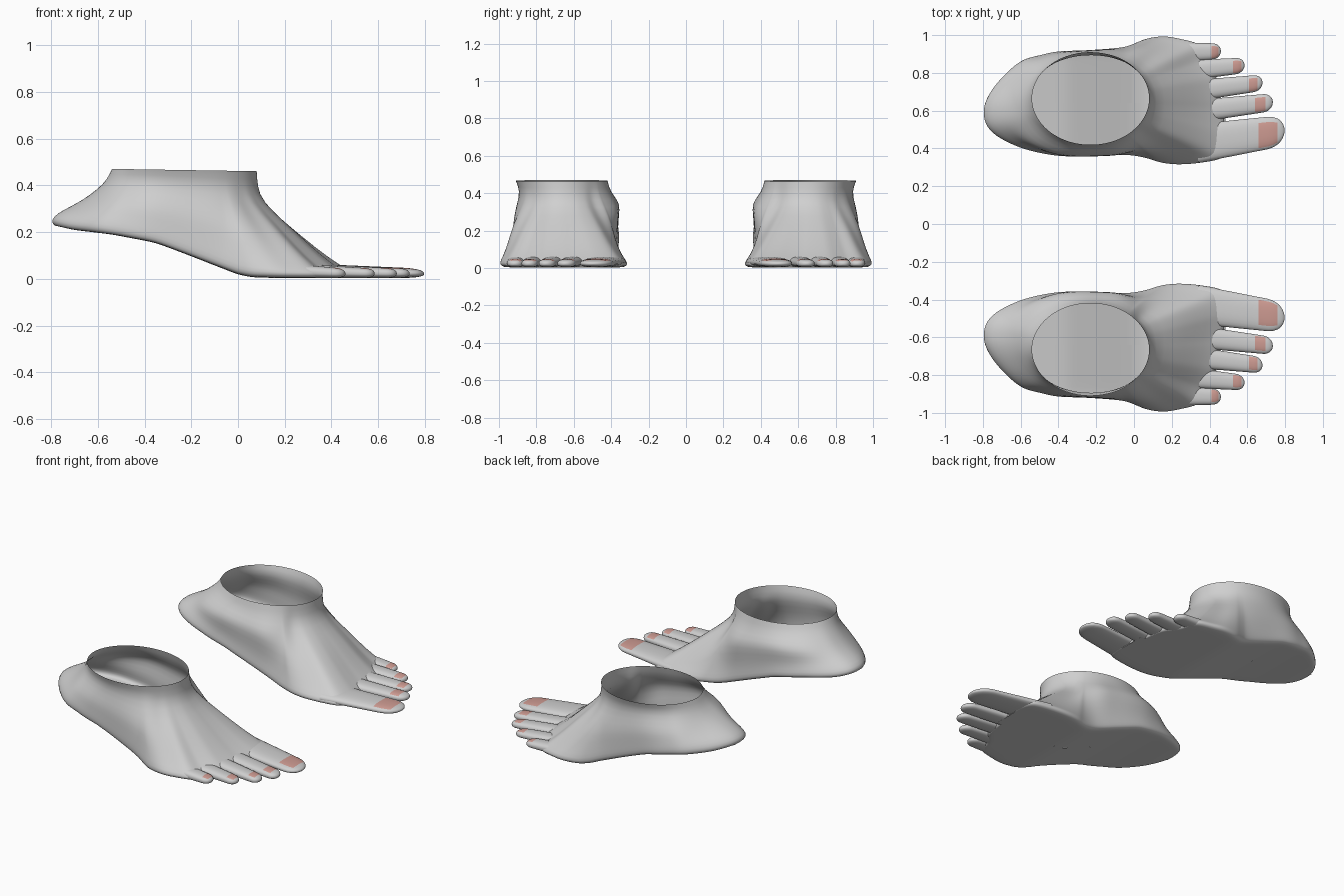
import bpy, bmesh, math
from mathutils import Vector

if "Cube" in bpy.data.objects:
    bpy.data.objects.remove(bpy.data.objects["Cube"])


def material(name, rgb):
    m = bpy.data.materials.new(name)
    m.diffuse_color = (*rgb, 1)
    m.use_nodes = True
    m.node_tree.nodes["Principled BSDF"].inputs["Base Color"].default_value = m.diffuse_color
    return m


SKIN = material("grey skin", (0.63, 0.63, 0.63))
NAIL = material("pink nail", (0.62, 0.33, 0.29))


def lerp_table(table, x):
    for (x0, z0), (x1, z1) in zip(table, table[1:]):
        if x <= x1:
            t = max(0, (x - x0) / (x1 - x0))
            return z0 + (z1 - z0) * t
    return table[-1][1]


def smooth_loop(pts, n):
    """Closed Catmull-Rom curve through pts."""
    out = []
    for i in range(len(pts)):
        a, b, c, d = (Vector(pts[(i + k) % len(pts)]) for k in (-1, 0, 1, 2))
        for k in range(n):
            t = k / n
            out.append(0.5 * (2 * b + (c - a) * t + (2 * a - 5 * b + 4 * c - d) * t * t
                              + (3 * b - a - 3 * c + d) * t ** 3))
    return out


def loft(name, rings, mat_rule=None, cap_end=False):
    """Skin closed rings, then mirror to the other foot."""
    bm = bmesh.new()
    vs = [[bm.verts.new(p) for p in r] for r in rings]
    n = len(rings[0])
    for i in range(len(vs) - 1):
        for j in range(n):
            k = (j + 1) % n
            f = bm.faces.new((vs[i][j], vs[i][k], vs[i + 1][k], vs[i + 1][j]))
            f.smooth = True
            if mat_rule and mat_rule(i, j):
                f.material_index = 1
    if cap_end:
        bm.faces.new(vs[-1]).smooth = True
    me = bpy.data.meshes.new(name)
    bm.to_mesh(me)
    bm.free()
    me.materials.append(SKIN)
    me.materials.append(NAIL)
    ob = bpy.data.objects.new(name, me)
    bpy.context.collection.objects.link(ob)
    mir = ob.modifiers.new("other_foot", 'MIRROR')
    mir.use_axis = (False, True, False)
    mir.use_mirror_merge = False
    return ob


# Foot outline from above: inner edge, toe roots, outer edge, heel
OUTLINE = [(-.79, .53), (-.74, .47), (-.65, .42), (-.55, .385), (-.42, .36), (-.3, .355),
           (-.15, .36), (-.02, .362), (.08, .342), (.15, .32), (.25, .31), (.38, .322),
           (.48, .352), (.5, .45), (.485, .53), (.47, .6), (.465, .655), (.455, .72),
           (.44, .78), (.40, .84), (.375, .88), (.35, .955), (.25, .985), (.16, .998),
           (.07, .985), (0, .957), (-.07, .935), (-.25, .92), (-.4, .915), (-.5, .895),
           (-.6, .865), (-.7, .78), (-.77, .69), (-.8, .61)]
# Height of the arched sole along the foot
SOLE = [(-.8, .228), (-.72, .21), (-.55, .19), (-.36, .155), (-.21, .10), (-.08, .05),
        (0, .02), (.06, .007), (.2, .003), (.8, .003)]
# Wall profiles: (share of the way in to the ankle, share of the height)
FRONT = [(.13, .06), (.39, .25), (.64, .46), (.94, .70), (.99, .85), (1, 1)]
OUTER = [(.04, .12), (.12, .28), (.2, .45), (.6, .65), (1, .84), (1, 1)]
INNER = [(.1, .12), (.12, .3), (-.05, .53), (.1, .66), (.75, .82), (1, 1)]
BACK = [(.1, .13), (.3, .25), (.55, .4), (.77, .6), (.92, .8), (1, 1)]
CX, CY, RX, RY = -.23, .665, .31, .246

edge = smooth_loop(OUTLINE, 3)
rings = []
# Sole, from its centre line out to the rounded rim
for s in (0, .35, .7, .9):
    rings.append([(-.1 + (p.x + .1) * .975, .64 + (p.y - .64) * s,
                   lerp_table(SOLE, p.x)) for p in edge])
rings.append([(-.1 + (p.x + .1) * .987, .64 + (p.y - .64) * .97,
               lerp_table(SOLE, p.x) + .005) for p in edge])
rings.append([(p.x, p.y, lerp_table(SOLE, p.x) + .024) for p in edge])
# Walls rising to the open ankle
for lv in range(6):
    ring = []
    for p in edge:
        a = math.atan2((p.y - CY) / RY, (p.x - CX) / RX)
        c, s = math.cos(a), math.sin(a)
        if c > 0:
            end, w = FRONT, min(1, max(0, (c - .3) / .5))
            w = w * w * (3 - 2 * w)
        else:
            end, w = BACK, c * c
        side = OUTER if s > 0 else INNER
        h = end[lv][0] * w + side[lv][0] * (1 - w)
        v = end[lv][1] * w + side[lv][1] * (1 - w)
        ax, ay = CX + RX * c, CY + RY * s
        if lv in (3, 4):                          # crease under the flared cuff
            ay -= .022 * max(0, s)
        z0 = lerp_table(SOLE, p.x) + .024
        ring.append((p.x + (ax - p.x) * h, p.y + (ay - p.y) * h,
                     z0 + (.466 - .005 * c - z0) * v))
    rings.append(ring)
foot = loft("foot", rings)
sub = foot.modifiers.new("smooth", 'SUBSURF')
sub.levels = sub.render_levels = 1

# Toes: root x, y, half width, tip x, y, half width, nail start, nail end
TOES = {
    "big_toe": (.34, .427, .104, .797, .495, .082, .66, .76),
    "second_toe": (.34, .598, .06, .735, .645, .047, .64, .695),
    "third_toe": (.34, .708, .056, .68, .748, .043, .61, .655),
    "fourth_toe": (.28, .812, .055, .585, .84, .041, .525, .57),
    "little_toe": (.24, .908, .053, .46, .915, .041, .41, .447),
}
SEG = 24
for name, (x0, y0, w0, x1, y1, w1, n0, n1) in TOES.items():
    tip = w1 * 1.15
    xs = [x0 + (n0 - x0) * k / 4 for k in range(5)]
    xs += [n0 + (n1 - n0) * k / 4 for k in range(1, 5)]
    xs += [n1 + (x1 - n1) * k for k in (.3, .55, .75, .9, .97, .998)]
    rings = []
    for x in xs:
        u = (x - x0) / (x1 - x0)
        d = max(0, (x - (x1 - tip)) / tip)
        r = math.sqrt(max(0, 1 - d ** 2.3))        # rounded tip
        w = (w0 + (w1 - w0) * u) * r
        top = .064 - .02 * u
        zc = .004 + (top - .004) * .45
        ring = []
        for j in range(SEG):
            a = 2 * math.pi * (j + .5) / SEG
            c, s = math.cos(a), math.sin(a)
            sx = math.copysign(abs(c) ** .8, c)
            sz = math.copysign(abs(s) ** .8, s)
            hz = (top - zc if s > 0 else zc - .004) * r ** .8
            ring.append((x, y0 + (y1 - y0) * u + w * sx, zc + hz * sz))
        rings.append(ring)
    # nail: top faces between the nail's start and end
    loft(name, rings, lambda i, j: 4 <= i < 8 and 3 <= j <= 8, cap_end=True)
